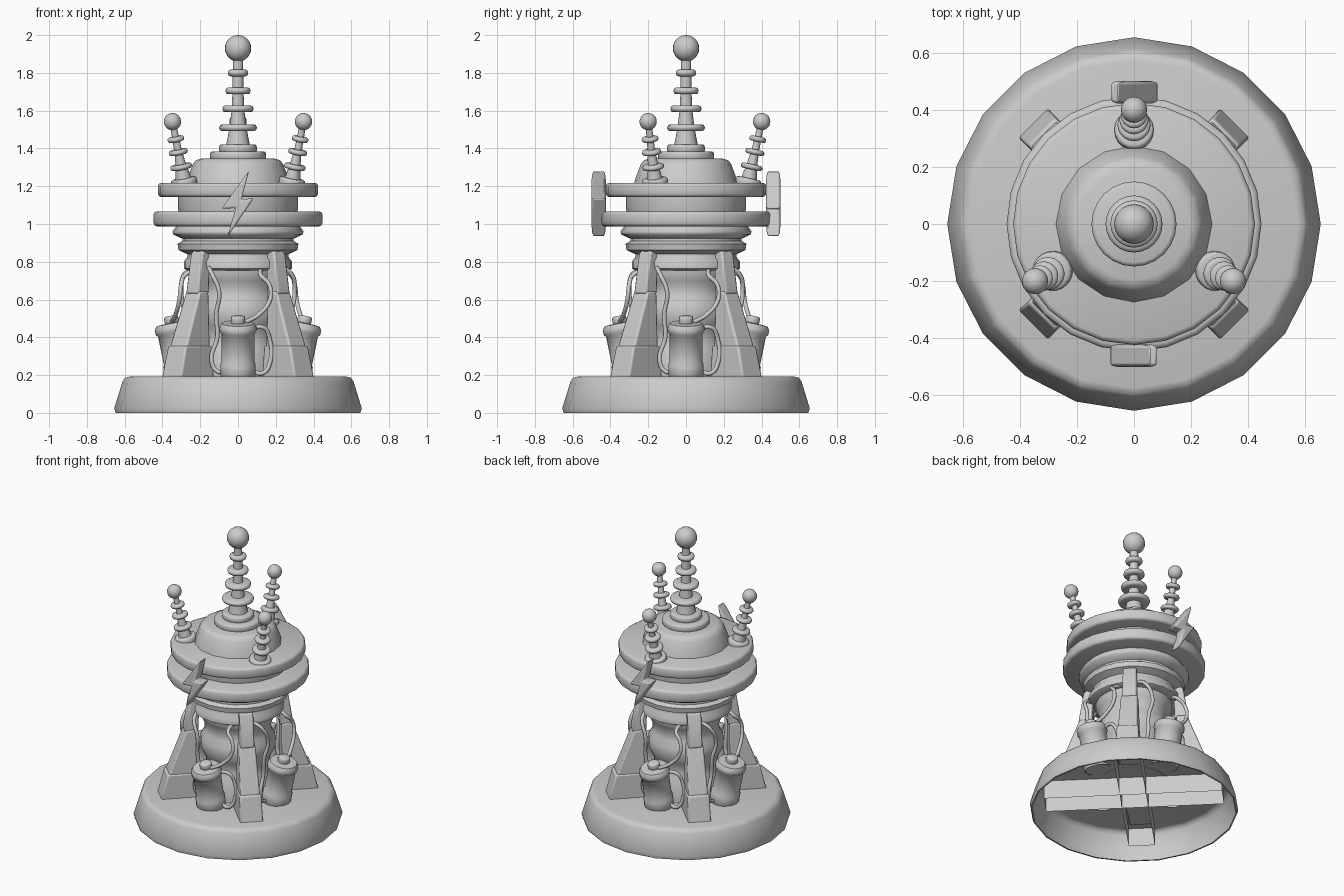
import bpy, bmesh, math
from mathutils import Matrix, Vector

if "Cube" in bpy.data.objects:
    bpy.data.objects.remove(bpy.data.objects["Cube"])

grey = bpy.data.materials.new("plain grey")
grey.use_nodes = True
COLOUR = (0.6, 0.6, 0.6, 1)
grey.diffuse_color = COLOUR
grey.node_tree.nodes["Principled BSDF"].inputs["Base Color"].default_value = COLOUR


def finish(name, bm, matrix=Matrix(), bevel=0.0, angle=50):
    bmesh.ops.remove_doubles(bm, verts=bm.verts, dist=1e-5)
    bmesh.ops.recalc_face_normals(bm, faces=bm.faces)
    mesh = bpy.data.meshes.new(name)
    bm.to_mesh(mesh)
    bm.free()
    mesh.materials.append(grey)
    ob = bpy.data.objects.new(name, mesh)
    bpy.context.collection.objects.link(ob)
    ob.matrix_world = matrix
    if bevel:
        mod = ob.modifiers.new("Bevel", 'BEVEL')
        mod.width, mod.segments = bevel, 2
    bpy.ops.object.select_all(action='DESELECT')
    ob.select_set(True)
    bpy.context.view_layer.objects.active = ob
    bpy.ops.object.shade_smooth_by_angle(angle=math.radians(angle))
    return ob


def lathe(name, profile, segs=24, matrix=Matrix()):
    """Spin (radius, height) points about the z axis."""
    bm = bmesh.new()
    verts = [bm.verts.new((r, 0, z)) for r, z in profile]
    edges = [bm.edges.new(pair) for pair in zip(verts, verts[1:])]
    bmesh.ops.spin(bm, geom=verts + edges, cent=(0, 0, 0), axis=(0, 0, 1),
                   angle=math.tau, steps=segs, use_merge=True)
    return finish(name, bm, matrix)


def ball(name, radius, matrix):
    bm = bmesh.new()
    bmesh.ops.create_uvsphere(bm, u_segments=20, v_segments=12, radius=radius)
    return finish(name, bm, matrix)


def disc_profile(r, z0, z1, b):
    """Disc outline with a rounded rim of bevel size b."""
    k = b * .3
    return [(0, z0), (r - b, z0), (r - k, z0 + k), (r, z0 + b),
            (r, z1 - b), (r - k, z1 - k), (r - b, z1), (0, z1)]


def turn(degrees):
    return Matrix.Rotation(math.radians(degrees), 4, 'Z')


def leaning(degrees, radius, z, tilt):
    """Frame at an angle round the model, leaning outward along its local x."""
    return (turn(degrees) @ Matrix.Translation((radius, 0, z))
            @ Matrix.Rotation(math.radians(tilt), 4, 'Y'))


# Hollow plinth, open below
lathe("base", [(0, .192), (.575, .192), (.598, .186), (.612, .165), (.655, .025),
               (.648, 0), (.638, 0)], 20)

# Crossed channels below the plinth top, open below
for i in range(2):
    bm = bmesh.new()
    bmesh.ops.create_cube(bm, size=1, matrix=Matrix.Diagonal((1.12, .165, .125, 1)))
    bottom = [f for f in bm.faces if f.normal.z < -.5]
    bmesh.ops.delete(bm, geom=bottom, context='FACES_ONLY')
    finish(f"under_channel_{i}", bm, turn(45 + 90 * i) @ Matrix.Translation((0, 0, .128)))

# Central column with ribbed neck
lathe("column", [(.22, .19), (.22, .33), (.2, .36), (.2, .42), (.215, .46),
                 (.235, .5), (.235, .57), (.212, .61), (.208, .66), (.225, .7), (.24, .73),
                 (.24, .77)])
lathe("neck", [(0, .755), (.27, .755), (.287, .765), (.287, .8), (.268, .825), (.268, .84),
               (.315, .862), (.32, .895), (.295, .91), (.295, .922), (.343, .945),
               (.347, .96), (.325, .992), (0, .992)])

# Two broad discs, drum and domed cap
lathe("lower_disc", disc_profile(.447, .988, 1.067, .017), 24)
lathe("drum", [(.31, 1.05), (.318, 1.08), (.318, 1.16)])
lathe("upper_disc", disc_profile(.424, 1.143, 1.218, .017), 24)
lathe("dome_cap", [(.277, 1.205), (.268, 1.24), (.24, 1.315), (.224, 1.337),
                   (.197, 1.346), (0, 1.346)], 16)

# Main antenna
lathe("antenna_collar", disc_profile(.149, 1.335, 1.385, .014))
lathe("antenna_seat", disc_profile(.1, 1.375, 1.422, .014))
lathe("antenna_rod", [(.064, 1.41), (.045, 1.51), (.034, 1.6), (.029, 1.7),
                      (.026, 1.9)], 16)
for i, (z, r) in enumerate([(1.51, .1), (1.61, .083), (1.705, .067), (1.8, .054)]):
    lathe(f"antenna_ring_{i}", disc_profile(r, z - .018, z + .018, .016))
ball("antenna_ball", .07, Matrix.Translation((0, 0, 1.93)))

# Three small leaning antennas
for n, a in enumerate((90, 210, 330)):
    frame = leaning(a, .328, 1.215, 12.5)
    lathe(f"small_collar_{n}", disc_profile(.069, -.02, .028, .012), 20, frame)
    lathe(f"small_rod_{n}", [(.043, .02), (.028, .1), (.02, .18), (.017, .32)], 14, frame)
    for i, (z, r) in enumerate([(.09, .058), (.17, .051), (.24, .045)]):
        lathe(f"small_ring_{n}_{i}", disc_profile(r, z - .014, z + .014, .012), 20, frame)
    ball(f"small_ball_{n}", .046, frame @ Matrix.Translation((0, 0, .335)))


def loft(name, sections, matrix):
    """Join rectangles given as (height, inner, outer, width)."""
    bm = bmesh.new()
    rings = []
    for z, r0, r1, w in sections:
        rings.append([bm.verts.new(p) for p in ((r0, -w / 2, z), (r1, -w / 2, z),
                                                (r1, w / 2, z), (r0, w / 2, z))])
    for low, high in zip(rings, rings[1:]):
        for i in range(4):
            j = (i + 1) % 4
            bm.faces.new((low[i], low[j], high[j], high[i]))
    bm.faces.new(rings[0])
    bm.faces.new(rings[-1])
    return finish(name, bm, matrix, bevel=.01)


# Four legs, each of foot, shin and strut
for n in range(4):
    m = turn(45 + 90 * n)
    loft(f"leg_foot_{n}", [(.18, .25, .502, .147), (.355, .26, .458, .137)], m)
    loft(f"leg_shin_{n}", [(.34, .27, .452, .126), (.37, .27, .442, .124),
                           (.62, .27, .347, .107), (.645, .27, .335, .102)], m)
    loft(f"leg_strut_{n}", [(.63, .26, .347, .092), (.84, .25, .314, .086),
                            (.86, .25, .298, .082)], m)

# Lightning bolts, front and back
BOLT = [(.06, 1.285), (-.087, 1.08), (-.012, 1.085), (-.057, .93), (.084, 1.137), (.018, 1.13)]
for name, a in (("front_bolt", 0), ("back_bolt", 180)):
    bm = bmesh.new()
    face = bm.faces.new([bm.verts.new((x, -.423, z)) for x, z in BOLT])
    out = bmesh.ops.extrude_face_region(bm, geom=[face])
    moved = [v for v in out["geom"] if isinstance(v, bmesh.types.BMVert)]
    bmesh.ops.translate(bm, verts=moved, vec=(0, -.078, 0))
    finish(name, bm, turn(a), bevel=.012)


def cable(name, points, matrix):
    curve = bpy.data.curves.new(name, 'CURVE')
    curve.dimensions = '3D'
    curve.bevel_depth, curve.bevel_resolution, curve.resolution_u = .012, 2, 6
    spline = curve.splines.new('BEZIER')
    spline.bezier_points.add(len(points) - 1)
    for bp, p in zip(spline.bezier_points, points):
        bp.co = Vector(p)
        bp.handle_left_type = bp.handle_right_type = 'AUTO'
    curve.materials.append(grey)
    ob = bpy.data.objects.new(name, curve)
    bpy.context.collection.objects.link(ob)
    ob.matrix_world = matrix


# Four leaning canisters with their cables
CABLES = [[(.04, -.35, .48), (.11, -.33, .52), (.17, -.31, .6), (.165, -.3, .68),
           (.12, -.28, .73), (.13, -.2, .77)],
          [(-.16, -.2, .78), (-.14, -.28, .74), (-.1, -.3, .64), (-.115, -.28, .52),
           (-.11, -.27, .4), (-.14, -.27, .28), (-.11, -.27, .22), (-.05, -.27, .22)],
          [(.07, -.31, .45), (.14, -.3, .45), (.165, -.28, .4), (.17, -.28, .27),
           (.13, -.29, .21), (.06, -.29, .23)]]
for n in range(4):
    frame = leaning(90 * n, .293, .2, 11.5)
    lathe(f"canister_{n}", [(.084, -.015), (.093, 0), (.093, .06), (.087, .07),
                            (.087, .225), (.097, .235), (.097, .262), (.085, .28),
                            (0, .285)], 20, frame)
    lathe(f"canister_cap_{n}", disc_profile(.038, .27, .32, .012), 14, frame)
    for i, points in enumerate(CABLES):
        cable(f"cable_{n}_{i}", points, turn(90 * n))
